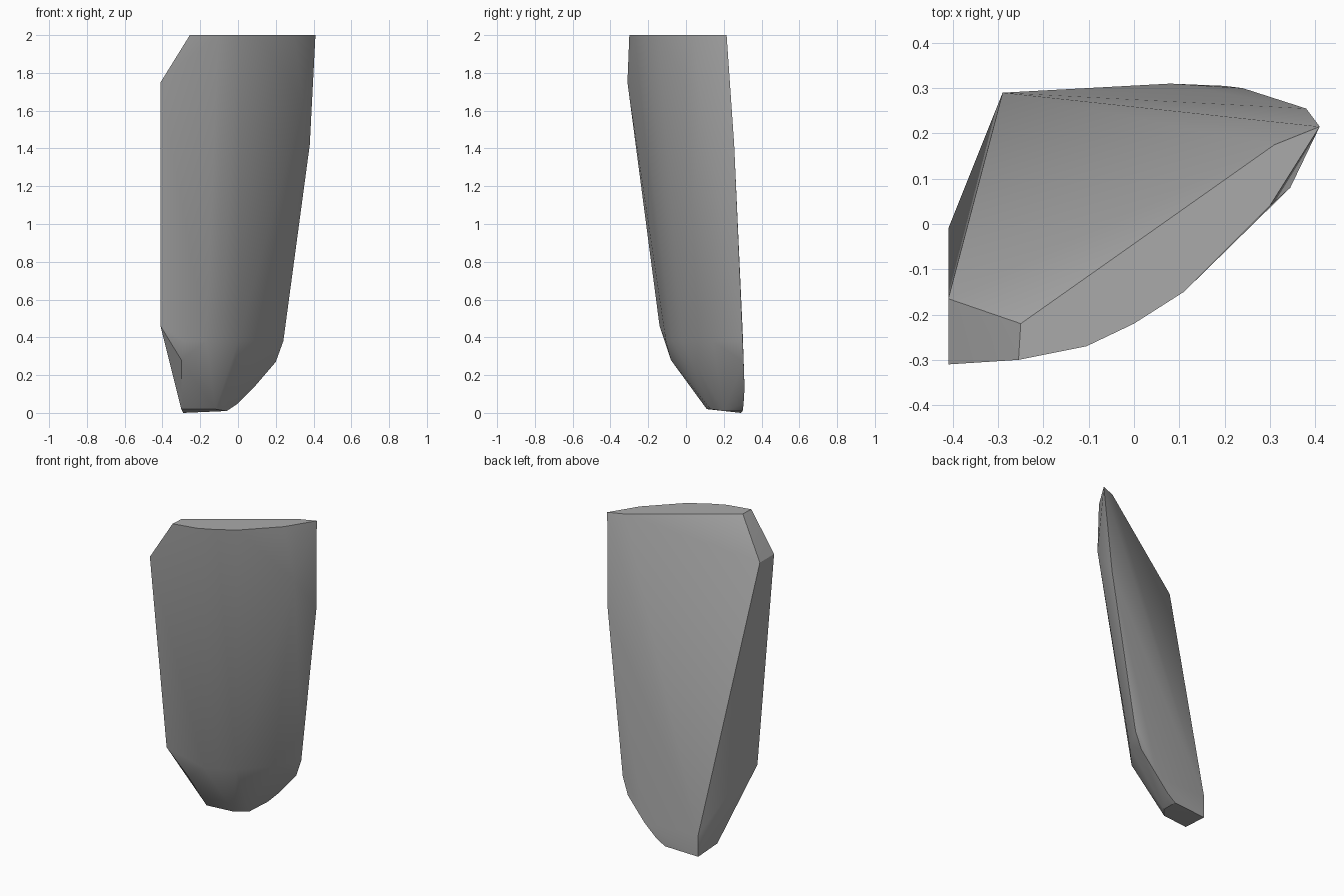
import bpy
import bmesh
import math
from mathutils import Vector

# Remove the default object only
default_object = bpy.data.objects.get("Cube")
if default_object:
    bpy.data.objects.remove(default_object, do_unlink=True)


def make_material(name, colour):
    """One flat colour, visible in the viewport and in a render."""
    material = bpy.data.materials.new(name)
    material.use_nodes = True
    material.diffuse_color = colour
    shader = material.node_tree.nodes["Principled BSDF"]
    shader.inputs["Base Color"].default_value = colour
    return material


def level(outline, height):
    """Lift a flat outline to a constant height."""
    return [Vector((x, y, height)) for x, y in outline]


def slide_down(points, height, left_shift, right_shift):
    """Copy the front rim lower, leaning each point inward by its place across the width."""
    lowered = []
    for point in points:
        across = (point.x + 0.41) / 0.82
        shift = left_shift.lerp(right_shift, across)
        lowered.append(Vector((point.x + shift.x, point.y + shift.y, height)))
    return lowered


def build_hull(name, points, material, sharp_angle):
    """Wrap the guide points in a closed faceted skin, smooth except at sharp edges."""
    mesh = bpy.data.meshes.new(name)
    bm = bmesh.new()
    for point in points:
        bm.verts.new(point)
    result = bmesh.ops.convex_hull(bm, input=bm.verts)
    loose = {item for key in ("geom_interior", "geom_unused")
             for item in result[key] if isinstance(item, bmesh.types.BMVert)}
    bmesh.ops.delete(bm, geom=list(loose), context="VERTS")
    bmesh.ops.recalc_face_normals(bm, faces=bm.faces)
    bm.to_mesh(mesh)
    bm.free()
    mesh.materials.append(material)
    shard = bpy.data.objects.new(name, mesh)
    bpy.context.collection.objects.link(shard)
    bpy.ops.object.select_all(action="DESELECT")
    shard.select_set(True)
    bpy.context.view_layer.objects.active = shard
    bpy.ops.object.shade_smooth_by_angle(angle=math.radians(sharp_angle))
    return shard


stone = make_material("grey stone", (0.4, 0.4, 0.4, 1))

# Bowed front rim of the flat top
front_rim = level([(-0.255, -0.3), (-0.105, -0.27), (0, -0.22), (0.11, -0.15),
                   (0.3, 0.04), (0.41, 0.215)], 2)

# Nearly straight back rim of the top
back_rim = level([(-0.25, -0.22), (0.31, 0.175)], 2)

# Bowed front wall, ending in the shoulder above the tip
shoulder = slide_down(front_rim, 0.38, Vector((0, 0.21)), Vector((-0.17, 0.085)))
front_bulge = [Vector((0.345, 0.08, 1.65))]

# Flat side wall with the slanted top corner
side_wall = level([(-0.41, -0.31), (-0.41, -0.165)], 1.75)
side_wall += level([(-0.41, -0.14), (-0.41, -0.01)], 0.46)
side_wall += [Vector((-0.3, -0.08, 0.28))]

# Outer edge of the back face, curving in towards the tip
back_edge = [Vector(p) for p in ((0.38, 0.255, 1.42), (0.24, 0.3, 0.43),
                                 (0.2, 0.305, 0.27), (0.08, 0.31, 0.13),
                                 (0, 0.305, 0.05), (-0.29, 0.29, 0.14))]

# Small blunt tip
tip = level([(-0.3, 0.11), (-0.12, 0.13)], 0.02)
tip += level([(-0.06, 0.2), (-0.06, 0.3)], 0.01)
tip += level([(-0.29, 0.29)], 0)

build_hull("stone_shard",
           front_rim + back_rim + shoulder + front_bulge + side_wall + back_edge + tip,
           stone, 30)
